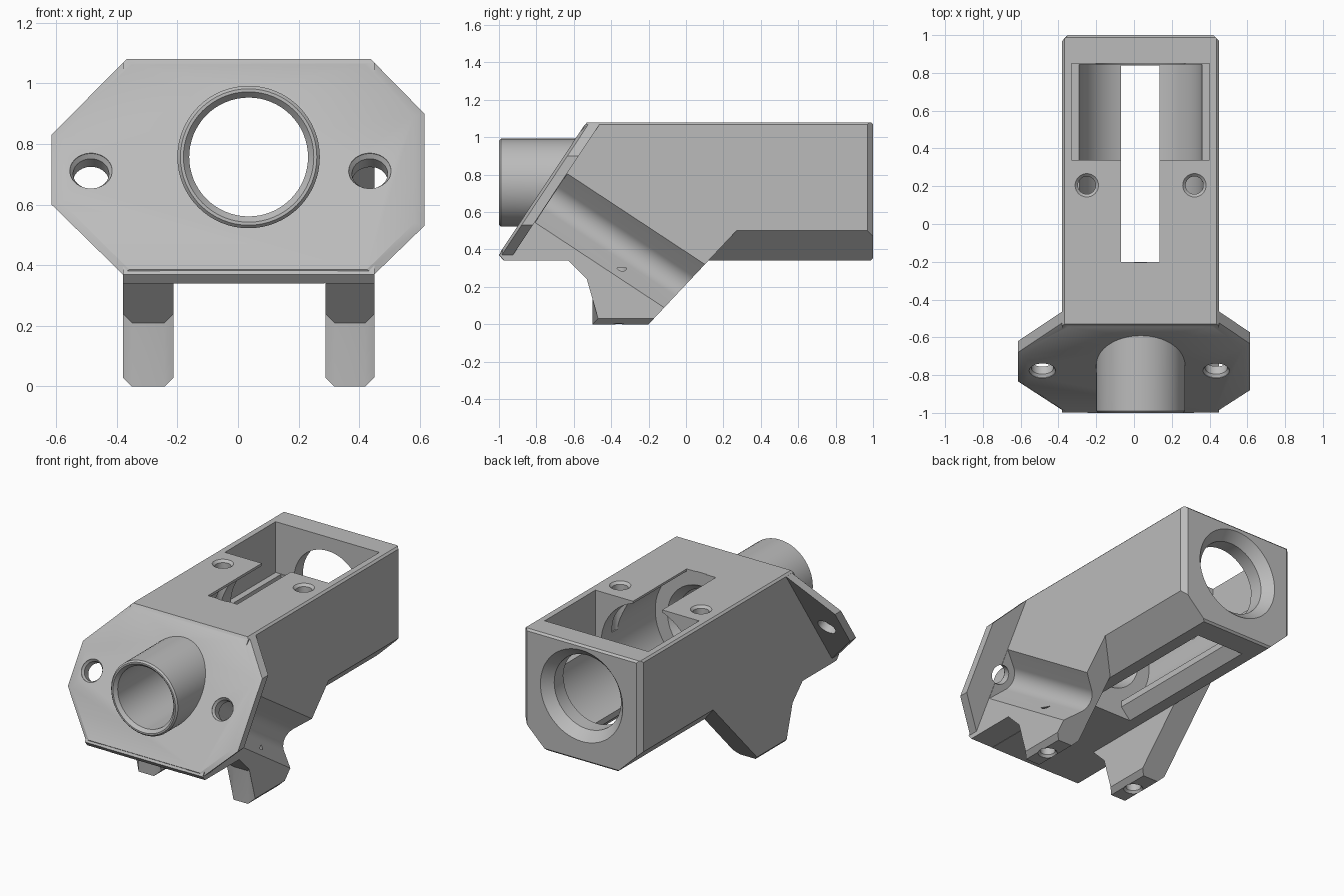
import bpy, bmesh
from math import cos, sin, pi, radians
from mathutils import Vector

if "Cube" in bpy.data.objects:
    bpy.data.objects.remove(bpy.data.objects["Cube"], do_unlink=True)

grey = bpy.data.materials.new("neutral grey")
grey.use_nodes = True
grey.diffuse_color = (0.5, 0.5, 0.5, 1)
grey.node_tree.nodes["Principled BSDF"].inputs["Base Color"].default_value = (0.5, 0.5, 0.5, 1)

L, R, CX, CZ = -0.38, 0.45, 0.035, 0.757       # body sides, bore centre
TOP, BASE = 1.08, 0.34
NORMAL = Vector((0, 0.835, -0.55)).normalized()  # axis square to the sloped face
UP = Vector((0, 0.55, 0.835)).normalized()


def slope_y(z):
    return -1 + (z - 0.37) * 0.662


def loft(name, rings, bevel_rule=None, bevel=0.03):
    """Closed solid skinned through rings of equal point count."""
    bm = bmesh.new()
    vs = [[bm.verts.new(p) for p in ring] for ring in rings]
    n = len(vs[0])
    for a, b in zip(vs, vs[1:]):
        for i in range(n):
            j = (i + 1) % n
            bm.faces.new((a[i], a[j], b[j], b[i]))
    bm.faces.new(vs[0])
    bm.faces.new(vs[-1])
    if bevel_rule:
        edges = [e for e in bm.edges if bevel_rule(*[v.co for v in e.verts])]
        bmesh.ops.bevel(bm, geom=edges, offset=bevel, segments=1, affect='EDGES')
    bmesh.ops.recalc_face_normals(bm, faces=bm.faces)
    me = bpy.data.meshes.new(name)
    bm.to_mesh(me)
    bm.free()
    me.materials.append(grey)
    ob = bpy.data.objects.new(name, me)
    bpy.context.collection.objects.link(ob)
    return ob


def prism(name, axis, pts, lo, hi, **kw):
    """Extrude a 2D outline along x, y or z."""
    place = {'x': lambda a, b, t: (t, a, b),
             'y': lambda a, b, t: (a, t, b),
             'z': lambda a, b, t: (a, b, t)}[axis]
    return loft(name, [[place(a, b, t) for a, b in pts] for t in (lo, hi)], **kw)


def box(name, x, y, z):
    return prism(name, 'z', [(x[0], y[0]), (x[1], y[0]), (x[1], y[1]), (x[0], y[1])], *z)


def turned(name, origin, direction, stations, n=64):
    """Round solid: stations are (distance along the axis, radius)."""
    d = Vector(direction).normalized()
    u = d.orthogonal().normalized()
    v = d.cross(u)
    o = Vector(origin)
    return loft(name, [[o + d * t + (u * cos(2 * pi * i / n) + v * sin(2 * pi * i / n)) * r
                        for i in range(n)] for t, r in stations])


def combine(target, tool, operation):
    mod = target.modifiers.new(operation, 'BOOLEAN')
    mod.operation, mod.solver, mod.object = operation, 'EXACT', tool
    bpy.context.view_layer.objects.active = target
    bpy.ops.object.modifier_apply(modifier=mod.name)
    bpy.data.objects.remove(tool, do_unlink=True)


# Body: side outline crossed with the rear section and the plan outline
c, k = 0.012, 0.165
body = prism("mount_body", 'x', [(slope_y(0.37), 0.37), (slope_y(TOP), TOP), (1 - c, TOP),
             (1, TOP - c), (1, BASE + c), (1 - c, BASE), (-0.975, BASE)], -0.8, 0.8)
combine(body, prism("section", 'y', [(L + k, 0.2), (L + k, BASE), (L, BASE + k - 0.005), (L, TOP - c),
        (L + c, TOP), (L + c, 1.2), (R - c, 1.2), (R - c, TOP), (R, TOP - c),
        (R, BASE + k - 0.005), (R - k, BASE), (R - k, 0.2)], -1.3, 1.3), 'INTERSECT')
e = 0.03
combine(body, prism("plan", 'z', [(-0.7, -1.3), (0.7, -1.3), (0.7, 1 - 0.28), (R, 1 - e), (R - e, 1),
        (R - e, 1.2), (L + e, 1.2), (L + e, 1), (L, 1 - e), (-0.7, 1 - 0.35)], -0.2, 1.5), 'INTERSECT')

# Legs with chamfered feet
leg = [(slope_y(0.37) + 0.002, 0.37), (-0.973, BASE), (-0.63, BASE), (-0.5, 0.21), (-0.5, 0),
       (-0.2, 0), (0.27, 0.5), (0.27, 0.6), (slope_y(0.6) + 0.002, 0.6)]
foot = lambda a, b: abs(a.x - b.x) < 1e-4 and max(a.z, b.z) < 0.3
for x0, x1 in ((L, L + k + 0.003), (R - k + 0.003, R)):
    combine(body, prism("leg", 'x', leg, x0, x1, bevel_rule=foot), 'UNION')

# Sloped eight-sided flange with a tapered rim
octagon = [(-0.38, 0.37), (0.45, 0.37), (0.615, 0.53), (0.615, 0.9),
           (0.44, TOP - 0.002), (-0.37, TOP - 0.002), (-0.615, 0.83), (-0.615, 0.6)]
front = [(x * 0.945, 0.725 + (z - 0.725) * 0.955) for x, z in octagon]
combine(body, loft("flange", [[(x, slope_y(z) - 0.003, z) for x, z in front],
        [(x, slope_y(z) + 0.015, z) for x, z in octagon],
        [(x, slope_y(z) + 0.075, z) for x, z in octagon]]), 'UNION')

# Front tube
Y = (0, 1, 0)
combine(body, turned("tube", (CX, -1, CZ), Y, [(0, 0.225), (0.01, 0.235), (0.75, 0.235)]), 'UNION')

# Main bore: tube, inner chamber, flared rear port
combine(body, turned("tube_bore", (CX, -1, CZ), Y,
        [(-0.02, 0.215), (0, 0.215), (0.02, 0.196), (0.74, 0.196), (0.81, 0.25)]), 'DIFFERENCE')
combine(body, turned("chamber", (CX, 0, CZ), Y, [(-0.205, 0.325), (0.845, 0.325)]), 'DIFFERENCE')
combine(body, turned("rear_port", (CX, 0, CZ), Y,
        [(0.8, 0.235), (0.94, 0.235), (1, 0.29), (1.02, 0.29)]), 'DIFFERENCE')

# Top pocket and the slot running through top and bottom
combine(body, box("pocket", (-0.33, 0.40), (0.34, 0.85), (CZ, 1.2)), 'DIFFERENCE')
combine(body, prism("slot", 'y', [(-0.07, 1.2), (-0.07, 0.41), (-0.14, 0.335), (-0.14, 0.25),
        (0.21, 0.25), (0.21, 0.335), (0.135, 0.41), (0.135, 1.2)], -0.2, 0.84), 'DIFFERENCE')

# Screw holes in the top, the feet and the flange
for x in (-0.25, 0.32):
    combine(body, turned("top_hole", (x, 0.205, TOP), (0, 0, -1),
            [(-0.02, 0.062), (0, 0.062), (0.015, 0.047), (0.3, 0.047)], 32), 'DIFFERENCE')
for x in (L + 0.083, R - 0.08):
    combine(body, turned("foot_hole", (x, -0.36, 0), (0, 0, 1),
            [(-0.02, 0.058), (0, 0.058), (0.015, 0.045), (0.3, 0.045)], 32), 'DIFFERENCE')
for x in (-0.485, 0.435):
    combine(body, turned("flange_hole", (x, slope_y(0.71), 0.71), NORMAL,
            [(-0.05, 0.07), (0, 0.07), (0.015, 0.059), (0.2, 0.059)], 32), 'DIFFERENCE')

# Screw channel down one side: round bottom with flared walls
r, w = 0.1, 0.3
arc = [(-r * cos(a), r * sin(a)) for a in [radians(-45 + 90 * i / 16) for i in range(17)]]
outline = [(w, -w - r * 0.414 - r), *arc, (w, w + r * 0.414 + r)]
start = Vector((0.435, slope_y(0.71), 0.71)) + NORMAL * 0.065
combine(body, loft("channel", [[start + NORMAL * t + Vector((1, 0, 0)) * a + UP * b
        for a, b in outline] for t in (0, 1.4)]), 'DIFFERENCE')

# Tidy and shade
bpy.ops.object.select_all(action='DESELECT')
body.select_set(True)
bpy.context.view_layer.objects.active = body
bpy.ops.object.shade_smooth_by_angle(angle=radians(25))
